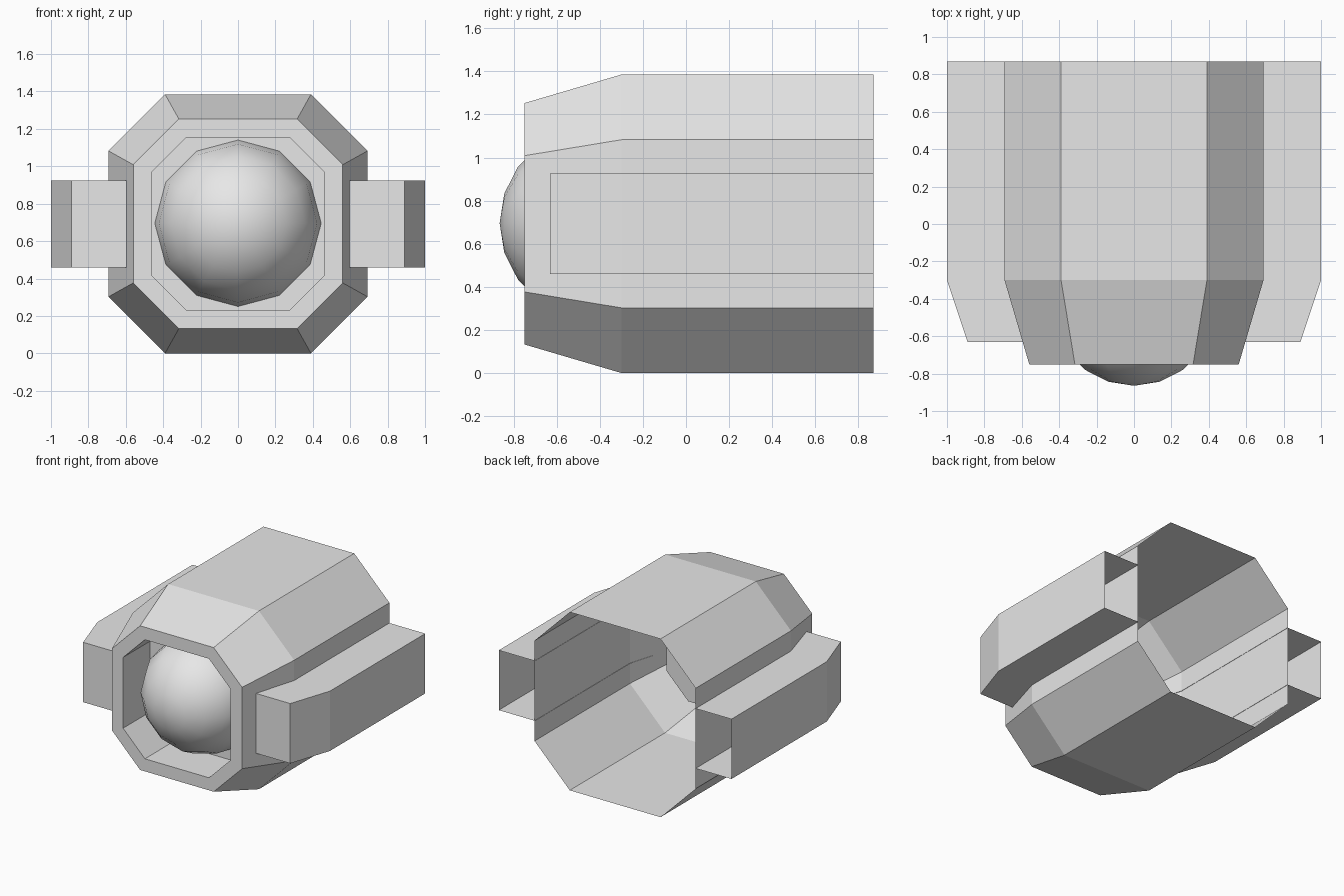
import bpy
import bmesh
from math import radians
from mathutils import Matrix

CZ = 0.6925      # height of the long axis
BACK, SHOULDER, NOSE, FLOOR = 0.87, -0.30, -0.75, -0.42

cube = bpy.data.objects.get("Cube")
if cube:
    bpy.data.objects.remove(cube, do_unlink=True)

grey = bpy.data.materials.new("plain grey")
grey.use_nodes = True
grey.diffuse_color = (0.8, 0.8, 0.8, 1)
grey.node_tree.nodes["Principled BSDF"].inputs["Base Color"].default_value = (0.8, 0.8, 0.8, 1)


def finish(bm, name, smooth=False):
    mesh = bpy.data.meshes.new(name)
    for f in bm.faces:
        f.smooth = smooth
    bm.to_mesh(mesh)
    bm.free()
    mesh.materials.append(grey)
    obj = bpy.data.objects.new(name, mesh)
    bpy.context.collection.objects.link(obj)
    return obj


def loft(bm, sections, closed):
    """Bridge matching sections and return their vertex rows."""
    rows = [[bm.verts.new(p) for p in s] for s in sections]
    count = len(rows[0])
    for a, b in zip(rows, rows[1:]):
        for i in range(count if closed else count - 1):
            j = (i + 1) % count
            bm.faces.new((a[i], a[j], b[j], b[i]))
    return rows


def octagon(y, r, c):
    pts = [(r, -c), (r, c), (c, r), (-c, r), (-r, c), (-r, -c), (-c, -r), (c, -r)]
    return [(x, y, CZ + z) for x, z in pts]


# Hull: open-backed shell, tapered nose, flat rim and recessed socket
bm = bmesh.new()
rows = loft(bm, [octagon(BACK, CZ, 0.39),
                 octagon(SHOULDER, CZ, 0.39),
                 octagon(NOSE, 0.56, 0.316),
                 octagon(NOSE, 0.4625, 0.275),
                 octagon(FLOOR, 0.4625, 0.275)], True)
bm.faces.new(rows[-1])
bmesh.ops.recalc_face_normals(bm, faces=bm.faces)
finish(bm, "hull")

# Side pods: channels open at the back and against the hull
for name, side in (("left_pod", 1), ("right_pod", -1)):
    bm = bmesh.new()
    sections = []
    for y, inner, outer in ((BACK, 0.69, 1.0), (SHOULDER, 0.69, 1.0), (-0.63, 0.595, 0.89)):
        sections.append([(side * x, y, z) for x, z in
                         ((inner, 0.46), (outer, 0.46), (outer, 0.925), (inner, 0.925))])
    rows = loft(bm, sections, False)
    bm.faces.new(rows[-1])
    bmesh.ops.recalc_face_normals(bm, faces=bm.faces)
    finish(bm, name)

# Dome: front half of a sphere seated on the socket floor
bm = bmesh.new()
bmesh.ops.create_uvsphere(bm, u_segments=12, v_segments=10, radius=0.445,
                          matrix=Matrix.Rotation(radians(90), 4, "X"))
bmesh.ops.delete(bm, geom=[v for v in bm.verts if v.co.y > 0.01], context="VERTS")
dome = finish(bm, "dome", True)
dome.location = (0, FLOOR, CZ + 0.003)
